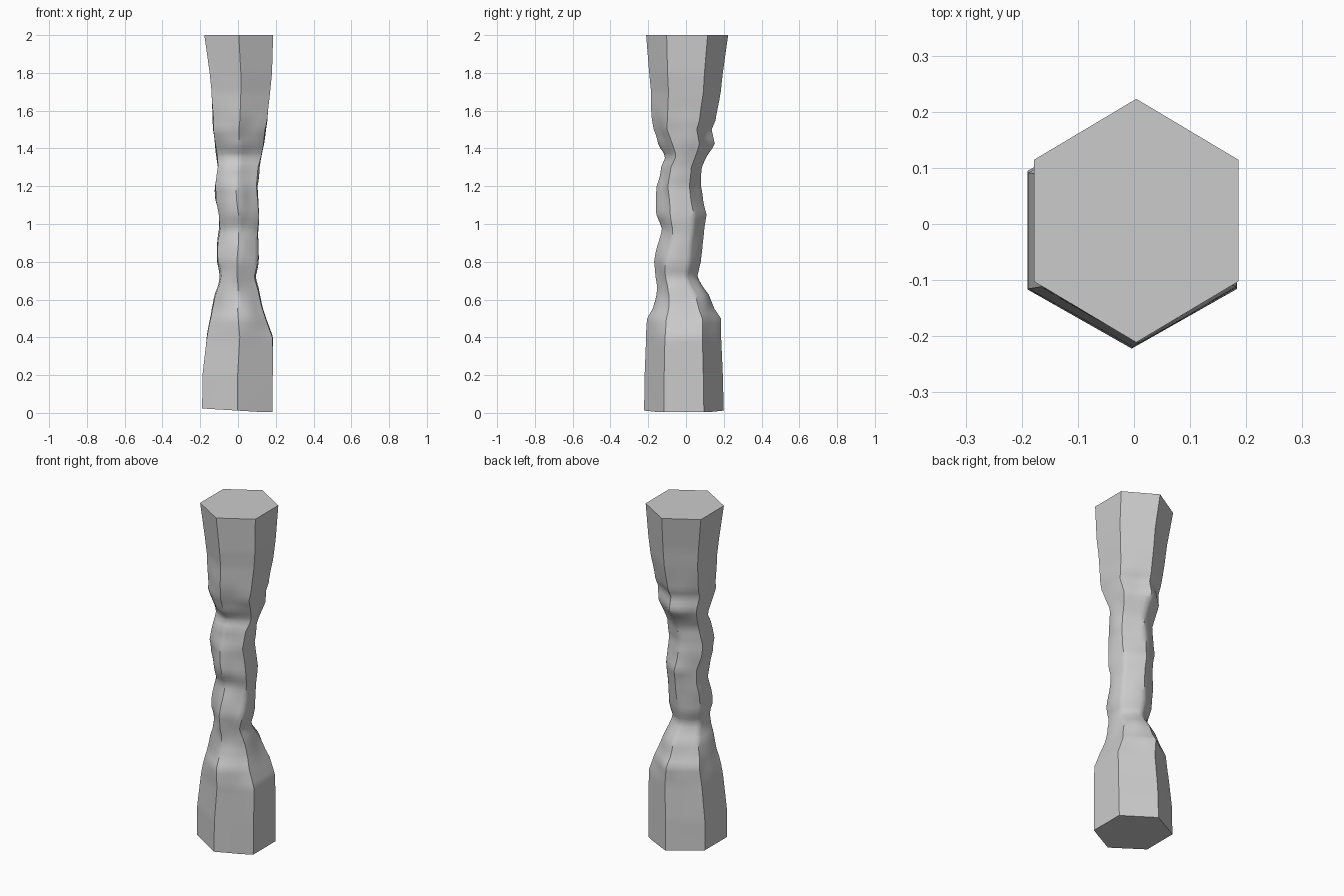
import bpy, bmesh, math
from mathutils import Vector, noise

if "Cube" in bpy.data.objects:
    bpy.data.objects.remove(bpy.data.objects["Cube"])

# Eroded pillar profile: z, x min, x max, y min, y max
PROFILE = [
    (0.00, -.190, .182, -.222, .200),
    (0.20, -.188, .184, -.219, .195),
    (0.40, -.165, .184, -.211, .186),
    (0.50, -.150, .152, -.206, .186),
    (0.55, -.143, .138, -.182, .155),
    (0.62, -.125, .120, -.170, .130),
    (0.67, -.106, .108, -.169, .090),
    (0.72, -.103, .092, -.174, .060),
    (0.80, -.118, .105, -.173, .083),
    (0.90, -.110, .115, -.146, .090),
    (0.97, -.101, .110, -.131, .100),
    (1.05, -.110, .115, -.153, .113),
    (1.12, -.128, .114, -.155, .093),
    (1.20, -.126, .103, -.160, .080),
    (1.30, -.113, .113, -.142, .090),
    (1.36, -.118, .125, -.106, .110),
    (1.42, -.127, .136, -.145, .148),
    (1.50, -.136, .145, -.180, .136),
    (1.55, -.135, .155, -.185, .158),
    (1.70, -.140, .170, -.185, .184),
    (1.80, -.150, .180, -.195, .195),
    (2.00, -.178, .186, -.211, .223),
]
SIDES, PER_SIDE, RINGS = 6, 6, 80


def bounds(z):
    for a, b in zip(PROFILE, PROFILE[1:]):
        if z <= b[0]:
            t = (z - a[0]) / (b[0] - a[0])
            return [p + (q - p) * t for p, q in zip(a[1:], b[1:])]
    return PROFILE[-1][1:]


def hex_unit(i):
    # Point on a hexagon with its tips on +y and -y, scaled to fill -1..1
    k, t = divmod(i, PER_SIDE)
    t /= PER_SIDE
    a = [math.radians(90 + 60 * (k + n)) for n in (0, 1)]
    x = math.cos(a[0]) * (1 - t) + math.cos(a[1]) * t
    y = math.sin(a[0]) * (1 - t) + math.sin(a[1]) * t
    return x / math.cos(math.radians(30)), y


def ring_point(i, z):
    x0, x1, y0, y1 = bounds(z)
    ux, uy = hex_unit(i)
    # The waist is worn rounder and rougher than the crisp ends
    worn = max(0.0, min(1.0, (0.65 - abs(z - 1.02)) / 0.3))
    r = math.hypot(ux, uy)
    f = 1 + worn * 0.35 * (1 / r - 1)
    x = (x0 + x1) / 2 + ux * f * (x1 - x0) / 2
    y = (y0 + y1) / 2 + uy * f * (y1 - y0) / 2
    dent = noise.noise(Vector((x * 9, y * 9, z * 6))) * 0.016 * worn
    scale = 1 + dent / 0.12 - 0.03 * worn
    # The bottom edge is chipped upward on the left
    zz = z if z > 0.1 else z + (1 - z / 0.1) * max(0.004, 0.012 - 0.06 * x)
    return x * scale, y * scale, zz


bm = bmesh.new()
n = SIDES * PER_SIDE
rings = []
for j in range(RINGS + 1):
    z = 2 * j / RINGS
    rings.append([bm.verts.new(ring_point(i, z)) for i in range(n)])
for a, b in zip(rings, rings[1:]):
    for i in range(n):
        k = (i + 1) % n
        bm.faces.new((a[i], a[k], b[k], b[i]))
# Flat caps
bm.faces.new(rings[0][::-1])
bm.faces.new(rings[-1])
bmesh.ops.recalc_face_normals(bm, faces=bm.faces)
mesh = bpy.data.meshes.new("eroded_pillar")
bm.to_mesh(mesh)
bm.free()
pillar = bpy.data.objects.new("eroded_pillar", mesh)
bpy.context.collection.objects.link(pillar)
bpy.context.view_layer.objects.active = pillar
pillar.select_set(True)
bpy.ops.object.shade_smooth_by_angle(angle=math.radians(40))
